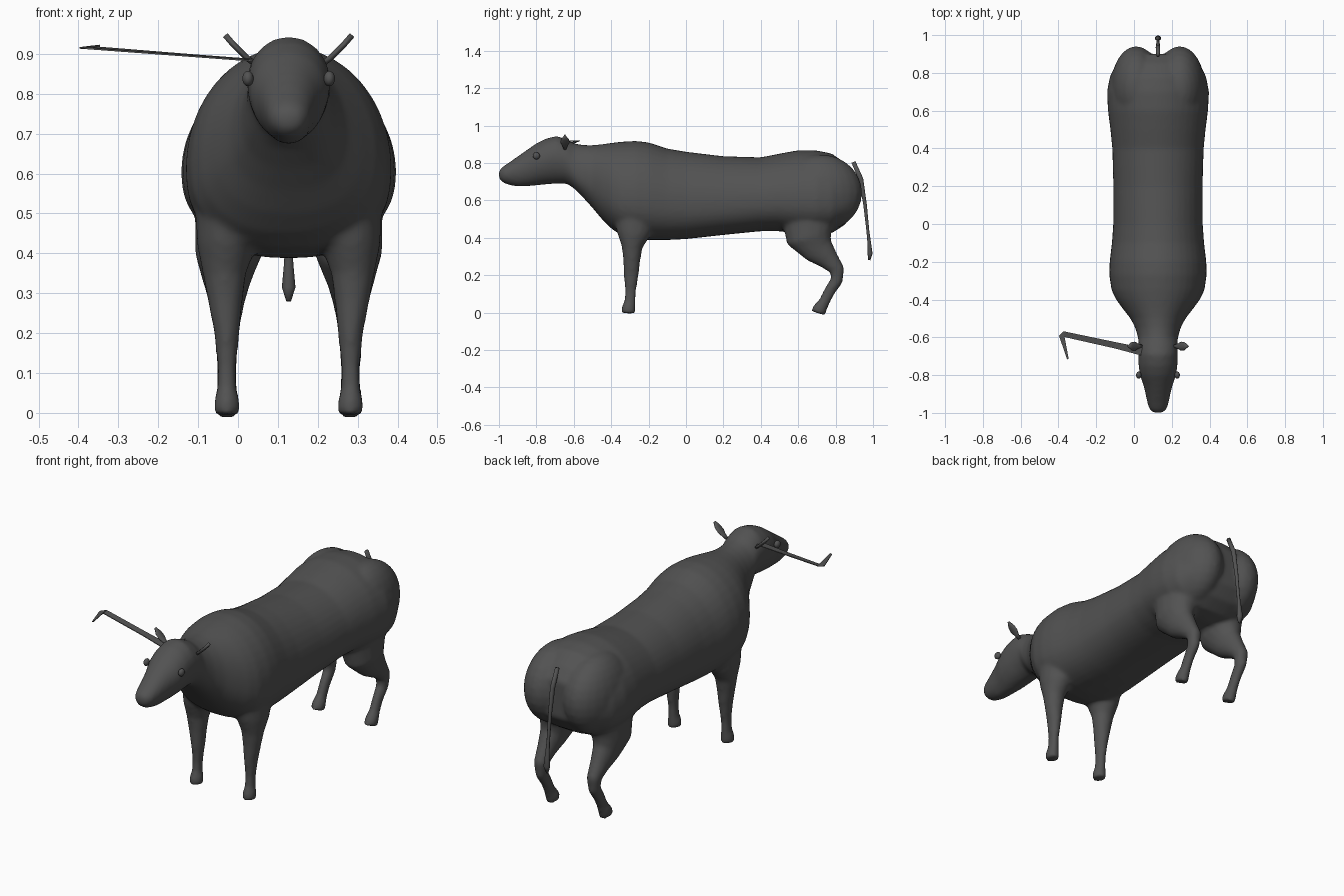
import bpy, bmesh
from math import cos, sin, pi
from mathutils import Vector, Matrix

cube = bpy.data.objects.get("Cube")
if cube:
    bpy.data.objects.remove(cube)

CX = 0.127  # the animal's own centre line

hide = bpy.data.materials.new("dark grey hide")
hide.use_nodes = True
GREY = (0.085, 0.085, 0.085, 1)
hide.diffuse_color = GREY
bsdf = hide.node_tree.nodes["Principled BSDF"]
bsdf.inputs["Base Color"].default_value = GREY
bsdf.inputs["Roughness"].default_value = 0.8


def skin(bm, rings):
    """Bridge equal rings of points and cap both ends."""
    rows = [[bm.verts.new(p) for p in ring] for ring in rings]
    n = len(rows[0])
    for a, b in zip(rows, rows[1:]):
        for i in range(n):
            j = (i + 1) % n
            bm.faces.new((a[i], a[j], b[j], b[i]))
    bm.faces.new(rows[0][::-1])
    bm.faces.new(rows[-1])


def tube(bm, points, n=16):
    """Limb in a plane of constant x: points are (x, y, z, side radius, depth radius)."""
    rings = []
    for i, (x, y, z, rx, rd) in enumerate(points):
        a, b = points[max(i - 1, 0)], points[min(i + 1, len(points) - 1)]
        t = Vector((0, b[1] - a[1], b[2] - a[2])).normalized()
        across = Vector((0, -t.z, t.y))
        rings.append([Vector((x + rx * cos(2 * pi * k / n), y, z))
                      + across * rd * sin(2 * pi * k / n) for k in range(n)])
    skin(bm, rings)


def ball(bm, centre, radii):
    bmesh.ops.create_uvsphere(bm, u_segments=24, v_segments=14, radius=1,
                              matrix=Matrix.Translation(centre) @ Matrix.Diagonal((*radii, 1)))


def finish(bm, name, smooth=True):
    bmesh.ops.recalc_face_normals(bm, faces=bm.faces)
    mesh = bpy.data.meshes.new(name)
    bm.to_mesh(mesh)
    bm.free()
    mesh.materials.append(hide)
    for p in mesh.polygons:
        p.use_smooth = smooth
    ob = bpy.data.objects.new(name, mesh)
    bpy.context.collection.objects.link(ob)
    return ob


# Trunk and head: y, top, bottom, half width
sections = [
    (-1.0, .76, .715, .025), (-.98, .78, .695, .046), (-.95, .80, .683, .056),
    (-.9, .835, .673, .066), (-.85, .87, .675, .078), (-.8, .905, .68, .096),
    (-.75, .93, .685, .103), (-.69, .945, .69, .104), (-.64, .925, .69, .103),
    (-.6, .905, .665, .106), (-.55, .896, .615, .12), (-.5, .895, .56, .146),
    (-.45, .90, .50, .185), (-.4, .907, .45, .222), (-.35, .913, .415, .246),
    (-.27, .918, .395, .258), (-.2, .91, .388, .256), (-.1, .877, .388, .244),
    (0, .86, .393, .237), (.2, .836, .415, .236), (.4, .83, .435, .242),
    (.5, .85, .435, .252), (.6, .868, .42, .265), (.7, .867, .415, .27),
    (.78, .85, .425, .255), (.85, .80, .47, .22), (.9, .735, .54, .15)]


def body_ring(y, top, bottom, half, n=40):
    mid = bottom + (top - bottom) * (.55 if y < -.6 else .42)
    ring = []
    for k in range(n):
        c, s = cos(2 * pi * k / n), sin(2 * pi * k / n)
        e = 1 if s > 0 or y < -.6 else .82   # fuller underside
        x = half * abs(c) ** e * (1 if c > 0 else -1)
        z = s * (top - mid) if s > 0 else -abs(s) ** e * (mid - bottom)
        ring.append((CX + x, y, mid + z))
    return ring


bm = bmesh.new()
skin(bm, [body_ring(*s) for s in sections])
for side in (-1, 1):
    # Rump lobe
    ball(bm, (CX + side * .115, .72, .64), (.135, .222, .205))
    # Front leg
    x = CX + side * .155
    tube(bm, [(x, -.308, -.004, .032, .038), (x, -.307, .025, .033, .037),
              (x, -.30, .06, .025, .031), (x, -.297, .11, .023, .03),
              (x, -.293, .2, .032, .04), (x + side * .004, -.29, .28, .044, .046),
              (x + side * .006, -.288, .35, .055, .056),
              (x, -.28, .42, .075, .09), (x - side * .01, -.27, .52, .09, .12)])
    # Hind leg
    tube(bm, [(x, .708, -.004, .032, .042), (x, .715, .02, .033, .038),
              (x, .74, .06, .026, .03), (x, .765, .11, .025, .031),
              (x, .805, .17, .029, .034), (x, .81, .225, .035, .04),
              (x, .765, .28, .045, .056), (x, .71, .335, .06, .085),
              (x - side * .005, .66, .40, .085, .125),
              (x - side * .02, .66, .50, .1, .15)])
body = finish(bm, "body")
remesh = body.modifiers.new("merge", "REMESH")
remesh.mode = "VOXEL"
remesh.voxel_size = .011
remesh.use_smooth_shade = True
relax = body.modifiers.new("relax", "SMOOTH")
relax.factor = .5
relax.iterations = 7

# Tail with tuft
bm = bmesh.new()
tube(bm, [(CX, .895, .805, .01, .012), (CX, .935, .715, .012, .013),
          (CX, .957, .58, .009, .01), (CX, .972, .44, .008, .008),
          (CX, .98, .37, .012, .01), (CX, .984, .315, .017, .014),
          (CX, .98, .28, .006, .006)], 10)
finish(bm, "tail")

for side, word in ((-1, "right"), (1, "left")):
    # Eye
    bm = bmesh.new()
    ball(bm, (CX + side * .102, -.80, .838), (.014, .019, .019))
    finish(bm, word + "_eye")
    # Ear: a thin leaf curving up and out
    bm = bmesh.new()
    rings = []
    for out, z, wide in ((.085, .875, .008), (.105, .89, .014), (.122, .907, .024),
                         (.14, .925, .022), (.159, .947, .003)):
        rings.append([(CX + side * (out + .006 * sin(a)), -.647 + wide * cos(a),
                       z - .005 * sin(a)) for a in (2 * pi * k / 10 for k in range(10))])
    skin(bm, rings)
    finish(bm, word + "_ear")

# Single long flat horn, hooked forward at its tip
bm = bmesh.new()
rings = []
for x, y, z, dx, dy in ((.06, -.68, .883, 0, .022), (-.1, -.642, .895, 0, .017),
                        (-.385, -.58, .917, .012, .012), (-.35, -.715, .92, .004, .002)):
    rings.append([(x - dx, y - dy, z - .004), (x + dx, y + dy, z - .001),
                  (x + dx, y + dy, z + .003), (x - dx, y - dy, z)])
skin(bm, rings)
finish(bm, "right_horn", smooth=False)
